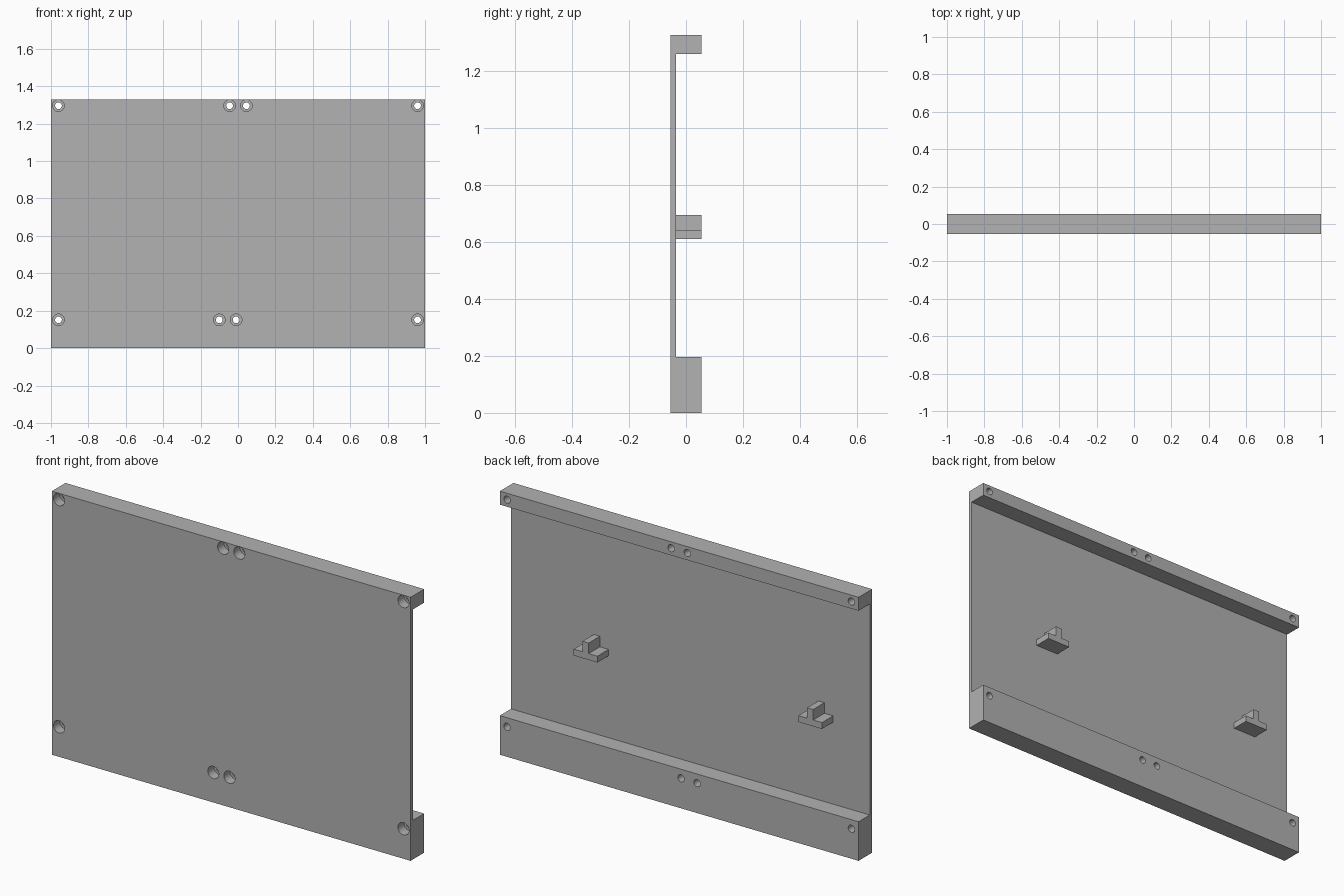
import bpy, bmesh, math
from mathutils import Matrix

old = bpy.data.objects.get("Cube")
if old:
    bpy.data.objects.remove(old, do_unlink=True)

grey = bpy.data.materials.new("plain_grey")
grey.use_nodes = True
grey.diffuse_color = (0.445, 0.445, 0.445, 1)
grey.node_tree.nodes["Principled BSDF"].inputs["Base Color"].default_value = grey.diffuse_color

FRONT, INNER, BACK = -0.054, -0.035, 0.054
HEIGHT, LOW_RAIL, HIGH_RAIL = 1.328, 0.197, 1.26


def finish(name, bm):
    bmesh.ops.recalc_face_normals(bm, faces=bm.faces)
    mesh = bpy.data.meshes.new(name)
    bm.to_mesh(mesh)
    bm.free()
    mesh.materials.append(grey)
    obj = bpy.data.objects.new(name, mesh)
    bpy.context.collection.objects.link(obj)
    return obj


def extrude(name, points, offset):
    """Extrude a closed outline along an offset vector."""
    bm = bmesh.new()
    face = bm.faces.new([bm.verts.new(p) for p in points])
    moved = bmesh.ops.extrude_face_region(bm, geom=[face])["geom"]
    verts = [v for v in moved if isinstance(v, bmesh.types.BMVert)]
    bmesh.ops.translate(bm, vec=offset, verts=verts)
    return finish(name, bm)


# Panel with a thin web and a thick rail along the top and bottom
section = [(FRONT, 0), (BACK, 0), (BACK, LOW_RAIL), (INNER, LOW_RAIL),
           (INNER, HIGH_RAIL), (BACK, HIGH_RAIL), (BACK, HEIGHT), (FRONT, HEIGHT)]
panel = extrude("panel", [(-1, y, z) for y, z in section], (2, 0, 0))

# Stepped screw holes: a wide recess at the front, a narrow bore to the back
holes = [(x, 1.296) for x in (-0.96, -0.045, 0.045, 0.96)]
holes += [(x, 0.151) for x in (-0.96, -0.1, -0.01, 0.96)]
step_profile = [(0.031, FRONT - 0.05), (0.031, FRONT + 0.05),
                (0.018, FRONT + 0.05), (0.018, BACK + 0.05)]
SIDES = 32
bm = bmesh.new()
for x, z in holes:
    rings = []
    for radius, y in step_profile:
        angles = [math.tau * i / SIDES for i in range(SIDES)]
        rings.append([bm.verts.new((x + radius * math.cos(a), y, z + radius * math.sin(a)))
                      for a in angles])
    for a, b in zip(rings, rings[1:]):
        for i in range(SIDES):
            j = (i + 1) % SIDES
            bm.faces.new((a[i], a[j], b[j], b[i]))
    bm.faces.new(rings[0])
    bm.faces.new(rings[-1])
cutter = finish("hole_cutter", bm)
cutter.hide_render = True

cut = panel.modifiers.new("screw_holes", "BOOLEAN")
cut.operation = "DIFFERENCE"
cut.solver = "EXACT"
cut.object = cutter
bpy.context.view_layer.update()
drilled = bpy.data.meshes.new_from_object(
    panel.evaluated_get(bpy.context.evaluated_depsgraph_get()))
panel.modifiers.clear()
panel.data = drilled
bpy.data.objects.remove(cutter, do_unlink=True)

# Small upside-down T brackets on the back of the web
half, rib, low, shelf, top = 0.066, 0.017, 0.61, 0.642, 0.695
tee = [(-half, low), (half, low), (half, shelf), (rib, shelf),
       (rib, top), (-rib, top), (-rib, shelf), (-half, shelf)]
for name, x in (("left_bracket", 0.522), ("right_bracket", -0.73)):
    extrude(name, [(x + px, INNER, z) for px, z in tee], (0, BACK - INNER, 0))

# Round hole walls, crisp edges everywhere else
bpy.ops.object.select_all(action="DESELECT")
panel.select_set(True)
bpy.context.view_layer.objects.active = panel
bpy.ops.object.shade_smooth_by_angle(angle=math.radians(30))
